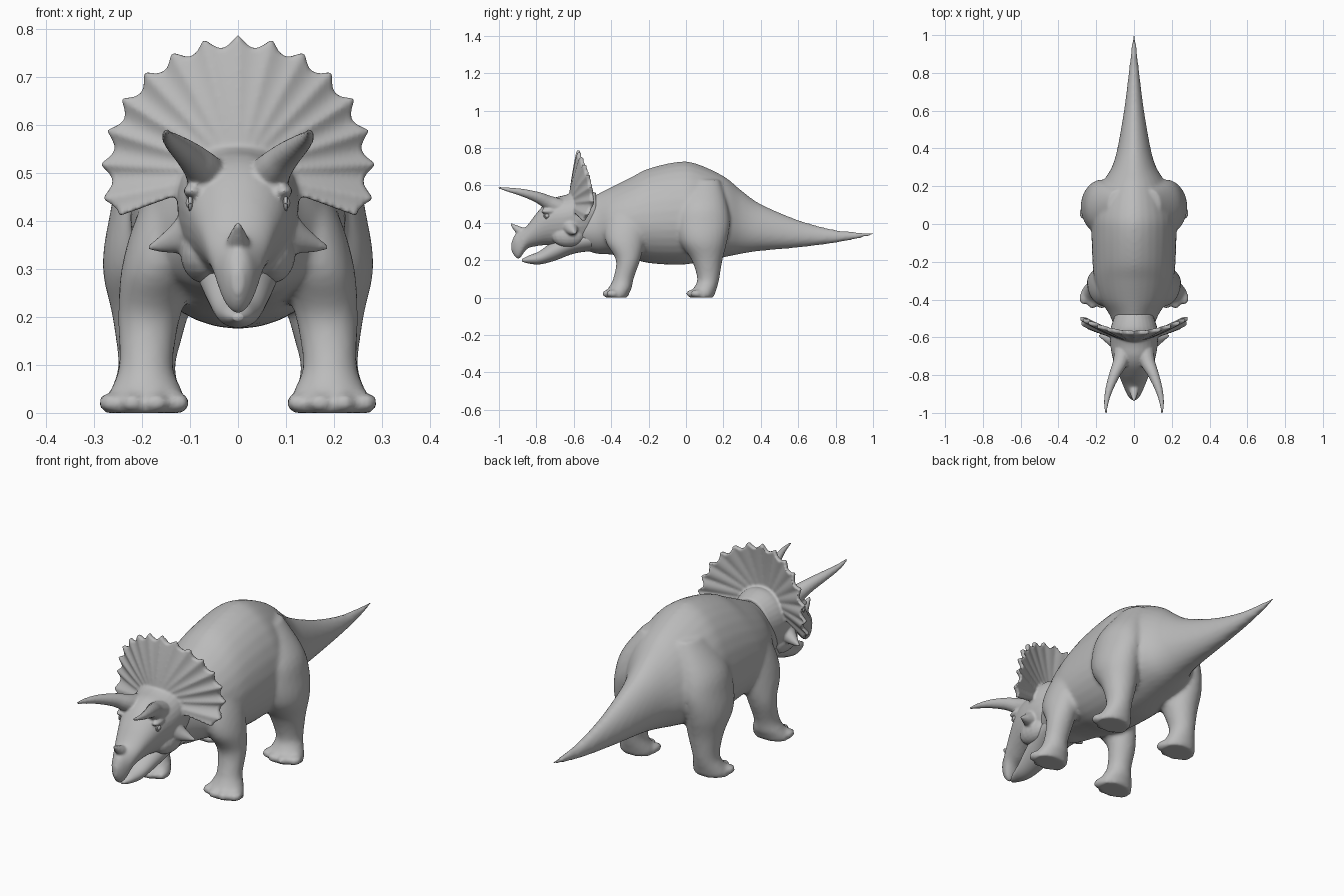
import bpy, bmesh
from math import sin, cos, pi, radians
from mathutils import Vector, Matrix

if "Cube" in bpy.data.objects:
    bpy.data.objects.remove(bpy.data.objects["Cube"])

hide = bpy.data.materials.new("grey hide")
hide.use_nodes = True
GREY = (0.5, 0.5, 0.5, 1)
hide.diffuse_color = GREY
hide.node_tree.nodes["Principled BSDF"].inputs["Base Color"].default_value = GREY


def spline(rows, steps=6):
    """Smooth curve through rows of numbers."""
    rows = [Vector(r) for r in rows]
    out = []
    for i in range(len(rows) - 1):
        b, c = rows[i], rows[i + 1]
        a, d = rows[max(i - 1, 0)], rows[min(i + 2, len(rows) - 1)]
        for k in range(steps):
            t = k / steps
            out.append(b + (c - a) * (t / 2) + (a * 2 - b * 5 + c * 4 - d) * (t * t / 2)
                       + (b * 3 - a - c * 3 + d) * (t ** 3 / 2))
    return out + [rows[-1]]


def skin(bm, rings):
    """Closed surface over a run of equal rings."""
    loops = [[bm.verts.new(p) for p in ring] for ring in rings]
    n = len(loops[0])
    faces = [bm.faces.new(loops[0]), bm.faces.new(loops[-1])]
    for a, b in zip(loops, loops[1:]):
        for i in range(n):
            j = (i + 1) % n
            faces.append(bm.faces.new((a[i], a[j], b[j], b[i])))
    bmesh.ops.recalc_face_normals(bm, faces=faces)


def trunk(bm, rows, widest=0.5, gable=1.0, n=32):
    """Loft along y; rows are y, half width, low z, high z."""
    rings = []
    for y, w, low, high in spline(rows):
        mid = low + (high - low) * widest
        ring = []
        for i in range(n):
            c, s = cos(2 * pi * i / n), sin(2 * pi * i / n)
            power = gable if s > 0 else 1.0
            x = w * abs(c) ** power * (1 if c > 0 else -1)
            ring.append((x, y, mid + s * ((high - mid) if s > 0 else (mid - low))))
        rings.append(ring)
    skin(bm, rings)


def leg(bm, rows, side, n=24):
    """Loft along z; rows are z, inner x, outer x, front y, back y."""
    rings = []
    for z, x0, x1, y0, y1 in spline(rows):
        rings.append([(side * ((x0 + x1) / 2 + (x1 - x0) / 2 * cos(2 * pi * i / n)),
                       (y0 + y1) / 2 + (y1 - y0) / 2 * sin(2 * pi * i / n), z)
                      for i in range(n)])
    skin(bm, rings)


def horn(bm, rows, side=1, n=14):
    """Tapered tube; rows are x, y, z, radius."""
    path = spline(rows)
    rings = []
    for i, p in enumerate(path):
        ahead = (path[min(i + 1, len(path) - 1)] - path[max(i - 1, 0)]).to_3d()
        turn = ahead.to_track_quat('Z', 'Y')
        ring = [p.to_3d() + turn @ Vector((p[3] * cos(2 * pi * k / n), p[3] * sin(2 * pi * k / n), 0))
                for k in range(n)]
        rings.append([(side * v.x, v.y, v.z) for v in ring])
    skin(bm, rings)


def ball(bm, centre, size):
    place = Matrix.Translation(centre) @ Matrix.Diagonal((*size, 1))
    bmesh.ops.create_uvsphere(bm, u_segments=16, v_segments=10, radius=1, matrix=place)


def finish(name, bm, voxel=None, smooth=4):
    """Make the object, fusing overlapping forms when a voxel size is given."""
    mesh = bpy.data.meshes.new(name)
    bm.to_mesh(mesh)
    bm.free()
    mesh.materials.append(hide)
    mesh.shade_smooth()
    obj = bpy.data.objects.new(name, mesh)
    bpy.context.collection.objects.link(obj)
    if voxel:
        fuse = obj.modifiers.new("fuse", 'REMESH')
        fuse.mode = 'VOXEL'
        fuse.voxel_size = voxel
        fuse.use_smooth_shade = True
        relax = obj.modifiers.new("relax", 'SMOOTH')
        relax.factor = 0.5
        relax.iterations = smooth
    return obj


# Body: torso and tail
body = bmesh.new()
trunk(body, [(-.58, .09, .27, .5), (-.48, .13, .235, .55), (-.4, .18, .23, .59),
             (-.3, .21, .21, .64), (-.2, .22, .185, .69), (-.05, .225, .175, .725),
             (.05, .22, .185, .718), (.2, .175, .215, .65), (.3, .118, .235, .57),
             (.4, .088, .25, .5), (.6, .053, .268, .415), (.8, .028, .293, .362),
             (.95, .012, .322, .35), (1.005, .005, .338, .348)], widest=0.42, gable=1.15)

# Legs and toes, both sides
FRONT_LEG = [(.52, .06, .16, -.38, -.2), (.4, .07, .215, -.43, -.2), (.3, .09, .243, -.43, -.22),
             (.2, .12, .25, -.375, -.245), (.1, .135, .248, -.39, -.28),
             (.05, .118, .265, -.415, -.29), (.02, .107, .28, -.43, -.305), (0, .11, .28, -.43, -.31)]
HIND_LEG = [(.63, .04, .14, .02, .18), (.5, .06, .24, -.04, .22), (.4, .08, .27, -.055, .235),
            (.3, .09, .282, -.035, .22), (.2, .105, .262, .03, .195), (.1, .13, .25, .06, .178),
            (.05, .12, .265, .04, .165), (.02, .11, .278, .02, .155), (0, .11, .278, .02, .15)]
for side in (1, -1):
    for rows, toe_line in ((FRONT_LEG, -.415), (HIND_LEG, .035)):
        leg(body, rows, side)
        for k, x in enumerate((.125, .17, .22, .265)):
            back = .022 if k in (0, 3) else 0
            ball(body, (side * x, toe_line + back, .021), (.026, .036, .022))
finish("body", body, voxel=.011, smooth=5)

# Head: skull and upper beak
head = bmesh.new()
trunk(head, [(-.48, .1, .29, .56), (-.56, .125, .27, .58), (-.64, .125, .27, .55),
             (-.7, .115, .275, .535), (-.75, .1, .28, .505), (-.8, .08, .275, .45),
             (-.85, .06, .26, .385), (-.89, .042, .21, .355), (-.915, .028, .22, .335),
             (-.933, .01, .25, .295)], widest=0.58)

# Horns and cheek spikes
horn(head, [(0, -.86, .34, .03), (0, -.9, .365, .02), (0, -.938, .395, .005)])
for side in (1, -1):
    horn(head, [(.055, -.66, .475, .05), (.072, -.73, .505, .04), (.1, -.79, .535, .03),
                (.13, -.87, .56, .021), (.146, -.94, .575, .013), (.149, -1.003, .588, .005)], side)
    horn(head, [(.06, -.63, .4, .06), (.12, -.61, .365, .035), (.186, -.59, .343, .005)], side)
    # Brow ridge, nostril and jowl
    ball(head, (side * .094, -.735, .462), (.02, .04, .014))
    ball(head, (side * .043, -.865, .31), (.01, .016, .012))
    ball(head, (side * .07, -.63, .33), (.05, .09, .06))

# Frill: a fan with a scalloped rim, swept back at the sides
fan = []
for step in range(181):
    angle = radians(-20 + 220 * step / 180)
    scallop = 1 - abs(sin((angle - pi / 2) * 12.5))
    rim = .262 + .026 * scallop
    rim_y = -.5 - .075 * max(sin(angle), 0) ** 2 - .14 * max(-sin(angle), 0)
    front, back = [], []
    for k in range(9):
        t = .15 + .85 * k / 8
        y = -.61 + (rim_y + .61) * t ** 1.4
        thick = .02 - .009 * t
        x, z = rim * t * cos(angle), .5 + rim * t * sin(angle)
        front.append((x, y - thick, z))
        back.append((x, y + thick, z))
    fan.append(front + back[::-1])
skin(head, fan)
finish("head_and_frill", head, voxel=.006, smooth=3)

# Lower jaw
jaw = bmesh.new()
trunk(jaw, [(-.876, .01, .192, .206), (-.84, .03, .182, .225), (-.78, .048, .178, .25),
            (-.7, .068, .198, .31), (-.6, .088, .235, .36), (-.5, .1, .25, .38)])
finish("lower_jaw", jaw)

# Eyes with lids
eyes = bmesh.new()
for side in (1, -1):
    ball(eyes, (side * .098, -.742, .437), (.011, .012, .012))
    ring = []
    for i in range(21):
        a = 2 * pi * i / 20
        ring.append((.099, -.742 + .015 * cos(a), .437 + .013 * sin(a), .004))
    horn(eyes, ring, side, n=8)
finish("eyes", eyes)
